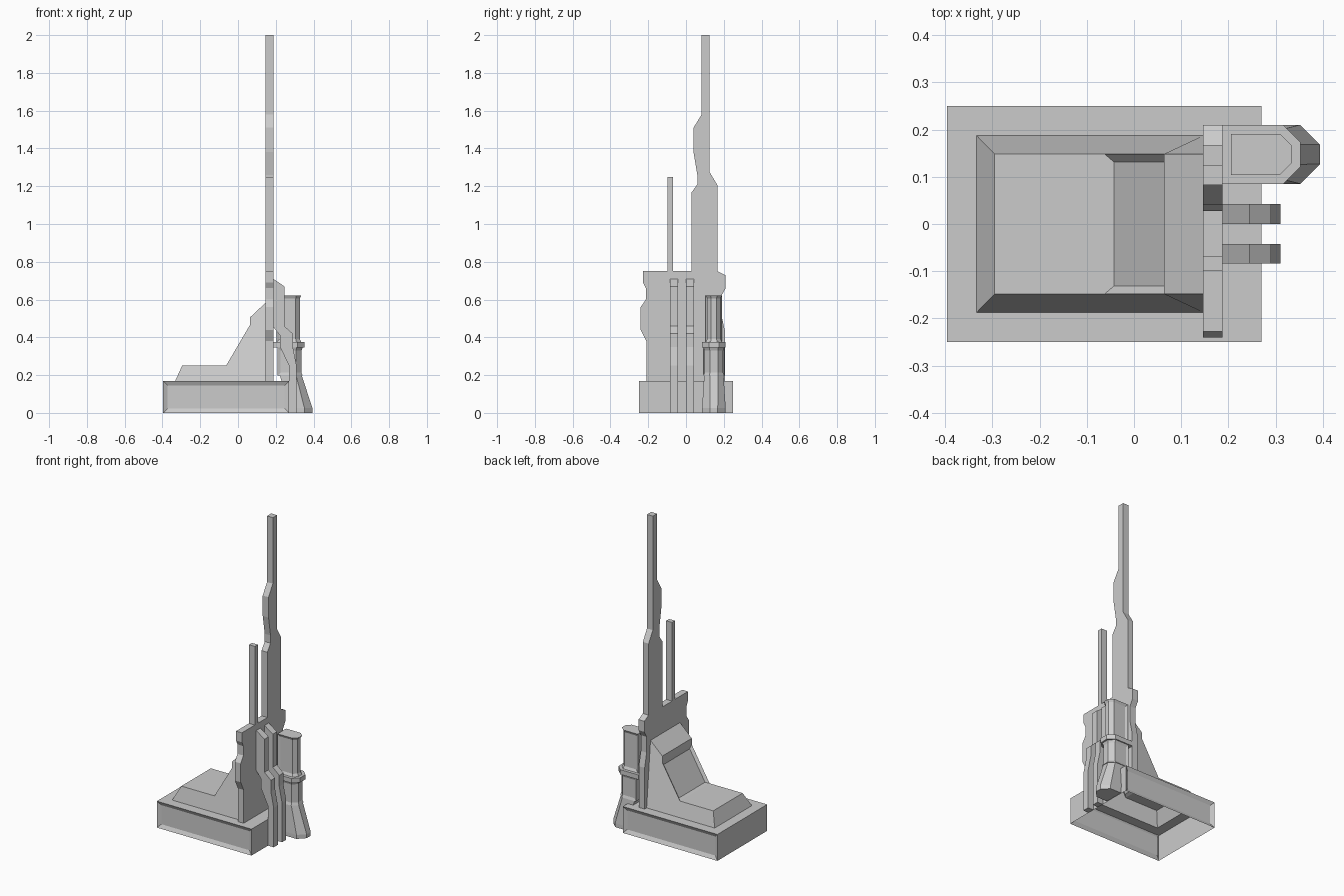
import bpy, bmesh
from mathutils import Vector

if "Cube" in bpy.data.objects:
    bpy.data.objects.remove(bpy.data.objects["Cube"])


def finish(bm, name):
    bmesh.ops.recalc_face_normals(bm, faces=bm.faces)
    me = bpy.data.meshes.new(name)
    bm.to_mesh(me)
    bm.free()
    ob = bpy.data.objects.new(name, me)
    bpy.context.collection.objects.link(ob)
    return ob


def loft(rings, bottom=True, top=True):
    """Join rings of points into a tube with optional end caps."""
    bm = bmesh.new()
    vs = [[bm.verts.new(p) for p in r] for r in rings]
    n = len(vs[0])
    for a, b in zip(vs, vs[1:]):
        for i in range(n):
            j = (i + 1) % n
            bm.faces.new((a[i], a[j], b[j], b[i]))
    if bottom:
        bm.faces.new(vs[0][::-1])
    if top:
        bm.faces.new(vs[-1])
    bmesh.ops.recalc_face_normals(bm, faces=bm.faces)
    bm.normal_update()
    return bm


def rect(x0, x1, y, z):
    return [(x0, -y, z), (x1, -y, z), (x1, y, z), (x0, y, z)]


# Base: open-bottomed shell, hole under the hull, recessed panels front and back
bm = loft([rect(-.396, .27, .25, 0), rect(-.396, .27, .25, .168),
           rect(-.333, .146, .187, .168)], False, False)
panels = [f for f in bm.faces if abs(f.normal.y) > .9]
for f in panels:
    if (f.normal.y > 0) != (f.calc_center_median().y > 0):
        f.normal_flip()
bmesh.ops.inset_individual(bm, faces=panels, thickness=.033, depth=-.012)
finish(bm, "base_shell")

# Hull: stepped profile with sloping sides, recessed panel on the ramp
profile = [(-.295, .252), (-.062, .252), (.063, .465), (.063, .505), (.146, .583)]
bm = bmesh.new()
sides = []
for s in (-1, 1):
    low = bm.verts.new((-.333, s * .187, .168))
    end = bm.verts.new((.146, s * .187, .168))
    up = [bm.verts.new((x, s * .148, z)) for x, z in profile]
    loop = [low] + up + [end]
    bm.faces.new(loop if s > 0 else loop[::-1])
    sides.append([low] + up)
a, b = sides
for i in range(len(a) - 1):
    bm.faces.new((a[i], a[i + 1], b[i + 1], b[i]))
bm.normal_update()
ramp = [f for f in bm.faces if abs(f.normal.y) < .1 and .3 < f.calc_center_median().z < .4]
for f in ramp:
    if f.normal.z < 0:
        f.normal_flip()
bmesh.ops.inset_individual(bm, faces=ramp, thickness=.024, depth=-.013)
finish(bm, "hull")

# Spine plate with the two masts
outline = [(-.21, .168), (-.21, .38), (-.24, .44), (-.24, .56), (-.213, .60),
           (-.213, .66), (-.228, .69), (-.228, .75), (-.098, .75), (-.098, 1.25),
           (-.068, 1.25), (-.068, .75), (.028, .75), (.028, 1.165), (.06, 1.21),
           (.06, 1.26), (.04, 1.38), (.04, 1.51), (.083, 1.58), (.083, 2),
           (.125, 2), (.125, 1.275), (.167, 1.205), (.167, .75), (.21, .728),
           (.21, .66), (.187, .62), (.187, .52), (.207, .43), (.207, .168)]
finish(loft([[(x, y, z) for y, z in outline] for x in (.146, .187)]), "spine_plate")

# Pair of bent ribs behind the plate
rib = [(.187, .71), (.245, .67), (.245, .46), (.29, .42), (.29, .35), (.31, .25), (.31, 0),
       (.27, 0), (.27, .25), (.222, .35), (.222, .41), (.187, .455)]
for k, y0 in enumerate((-.084, 0)):
    finish(loft([[(x, y, z) for x, z in rib] for y in (y0, y0 + .042)]), f"rib_{k + 1}")


# Thruster: stacked blocks with two chamfered rear corners
def section(x0, x1, y0, y1, c, z):
    return [(x0, y0, z), (x1 - c, y0, z), (x1, y0 + c, z),
            (x1, y1 - c, z), (x1 - c, y1, z), (x0, y1, z)]


def block(name, z0, z1, args, recess=0):
    bm = loft([section(*args, z0), section(*args, z1)])
    if recess:
        side = [f for f in bm.faces if abs(f.normal.z) < .5 and f.normal.x > -.5]
        bmesh.ops.inset_region(bm, faces=side, thickness=.016, depth=-recess,
                               use_even_offset=True)
    finish(bm, name)


block("thruster_upper", .375, .622, (.205, .335, .104, .191, .026), .008)
block("thruster_collar", .345, .375, (.187, .352, .085, .21, .036))
block("thruster_middle", .197, .345, (.21, .342, .092, .203, .032), .006)
finish(loft([section(.275, .394, .085, .21, .042, 0),
             section(.275, .394, .085, .21, .042, .025),
             section(.222, .338, .096, .199, .03, .197)]), "thruster_bell")
